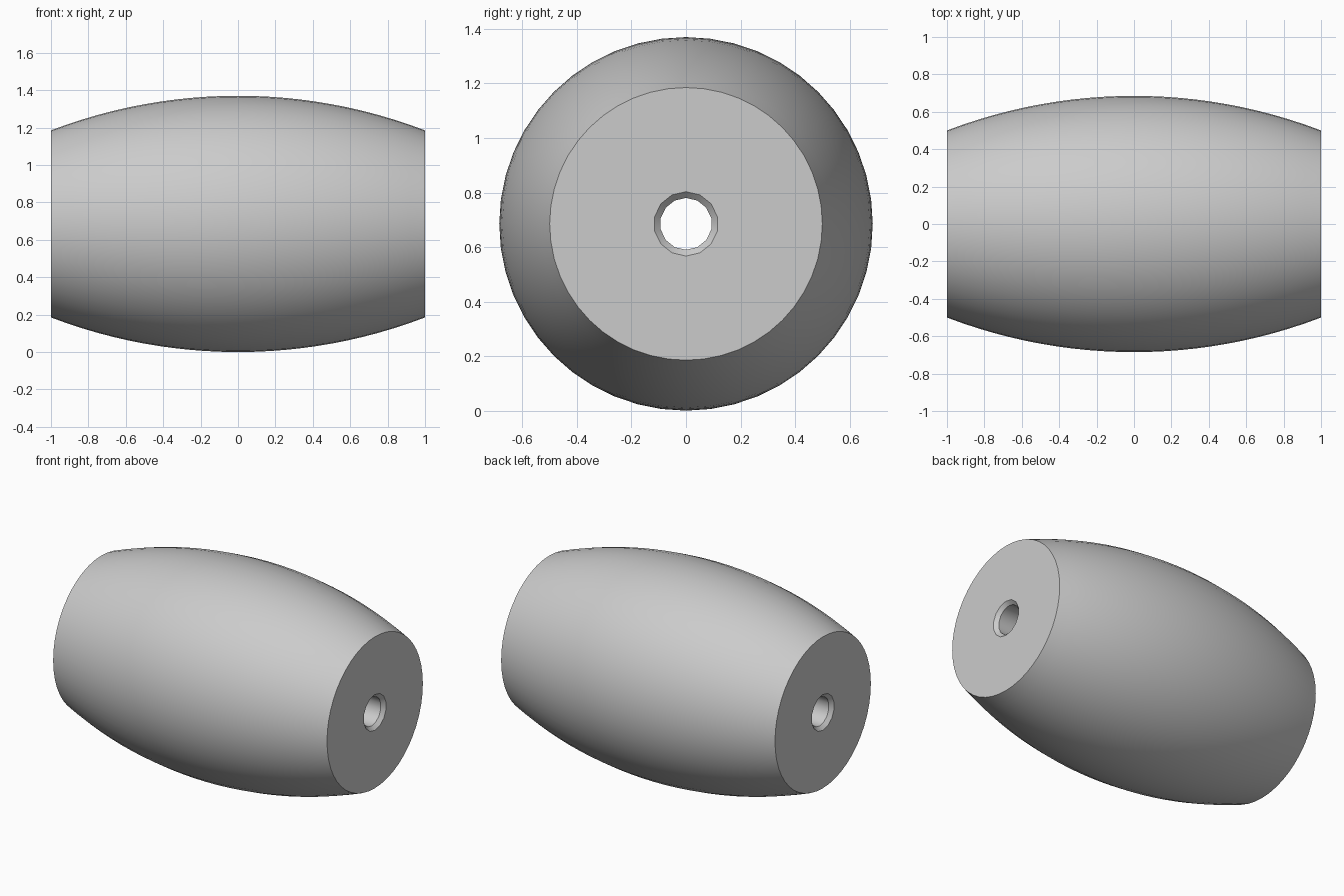
import bpy, bmesh, math

cube = bpy.data.objects.get("Cube")
if cube:
    bpy.data.objects.remove(cube, do_unlink=True)

LENGTH = 2.0
END_R, MID_R = 0.5, 0.685
BORE_R, MOUTH_R = 0.095, 0.118
CHAMFER = MOUTH_R - BORE_R

grey = bpy.data.materials.new("light_grey")
grey.use_nodes = True
colour = (0.6, 0.6, 0.6, 1)
grey.diffuse_color = colour
grey.node_tree.nodes["Principled BSDF"].inputs["Base Color"].default_value = colour


def lathe(name, profile, sides):
    """Revolve (x, radius) points about the x axis and cap both ends."""
    bm = bmesh.new()
    rings = []
    for x, r in profile:
        angles = [2 * math.pi * i / sides for i in range(sides)]
        rings.append([bm.verts.new((x, r * math.sin(a), r * math.cos(a))) for a in angles])
    for a, b in zip(rings, rings[1:]):
        for i in range(sides):
            j = (i + 1) % sides
            bm.faces.new((a[i], a[j], b[j], b[i]))
    bm.faces.new(rings[0])
    bm.faces.new(rings[-1])
    bmesh.ops.recalc_face_normals(bm, faces=bm.faces)
    mesh = bpy.data.meshes.new(name)
    bm.to_mesh(mesh)
    bm.free()
    mesh.materials.append(grey)
    obj = bpy.data.objects.new(name, mesh)
    obj.location.z = MID_R
    bpy.context.collection.objects.link(obj)
    return obj


# Barrel body: circular arc bulging at the middle
half = LENGTH / 2
rise = MID_R - END_R
arc_r = (half ** 2 + rise ** 2) / (2 * rise)
steps = 24
profile = []
for i in range(steps + 1):
    x = -half + LENGTH * i / steps
    profile.append((x, MID_R - arc_r + math.sqrt(arc_r ** 2 - x ** 2)))
body = lathe("barrel_bead", profile, 48)

# Through hole with a chamfered mouth at each end
over = 0.02
right = [(-half - over, MOUTH_R + over), (-half + CHAMFER, BORE_R)]
left = [(-x, r) for x, r in reversed(right)]
cutter = lathe("bore_cutter", right + left, 14)

cut = body.modifiers.new("bore", "BOOLEAN")
cut.operation = "DIFFERENCE"
cut.solver = "EXACT"
cut.object = cutter
bpy.context.view_layer.objects.active = body
body.select_set(True)
bpy.ops.object.modifier_apply(modifier=cut.name)
bpy.data.objects.remove(cutter, do_unlink=True)
bpy.ops.object.shade_smooth_by_angle(angle=math.radians(30))
